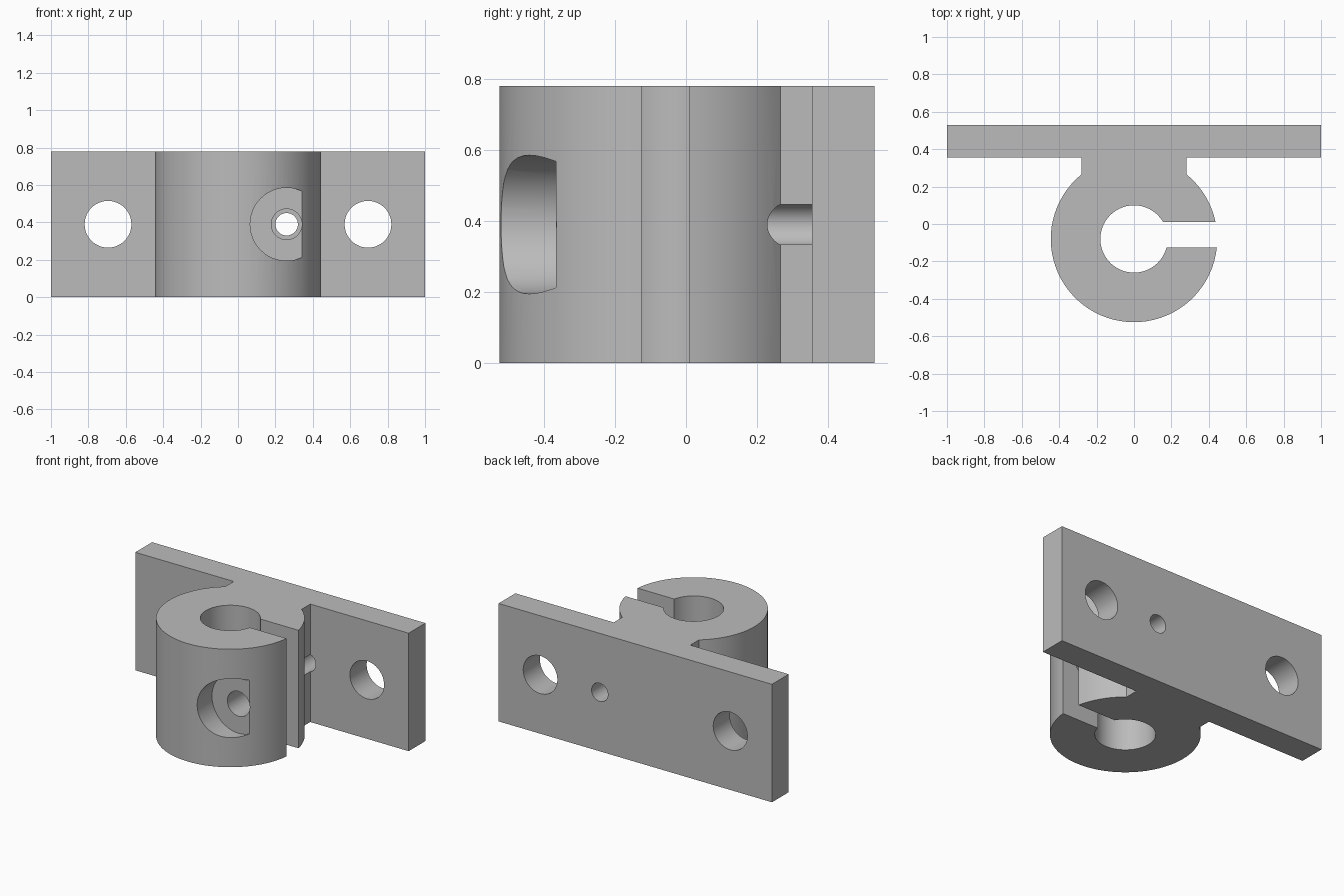
import bpy
import bmesh
from math import asin, acos, cos, sin, pi
from mathutils import Matrix

old = bpy.data.objects.get("Cube")
if old:
    bpy.data.objects.remove(old, do_unlink=True)

HEIGHT = 0.78
MID = HEIGHT / 2
CENTRE_Y = -0.08
OUTER, BORE = 0.445, 0.18
NECK = 0.28
PLATE_FRONT, PLATE_BACK = 0.355, 0.53
SLOT_LOW, SLOT_HIGH = -0.125, 0.01
SCREW_X = 0.26

steel = bpy.data.materials.new("plain grey")
grey = (0.5, 0.5, 0.5, 1)
steel.diffuse_color = grey
steel.use_nodes = True
steel.node_tree.nodes["Principled BSDF"].inputs["Base Color"].default_value = grey


def arc(radius, start, end, steps):
    angles = [start + (end - start) * i / steps for i in range(steps + 1)]
    return [(radius * cos(a), CENTRE_Y + radius * sin(a)) for a in angles]


def slot_angle(y, radius):
    return asin((y - CENTRE_Y) / radius)


def finish(bm, name):
    bmesh.ops.recalc_face_normals(bm, faces=bm.faces)
    mesh = bpy.data.meshes.new(name)
    bm.to_mesh(mesh)
    bm.free()
    mesh.materials.append(steel)
    obj = bpy.data.objects.new(name, mesh)
    bpy.context.collection.objects.link(obj)
    return obj


def drill(name, x, radius, y_from, y_to):
    """Cut a round hole running front to back."""
    bm = bmesh.new()
    place = Matrix.Translation((x, (y_from + y_to) / 2, MID)) @ Matrix.Rotation(pi / 2, 4, "X")
    bmesh.ops.create_cone(bm, cap_ends=True, segments=48, radius1=radius,
                          radius2=radius, depth=y_to - y_from, matrix=place)
    cutter = finish(bm, name)
    cutter.hide_render = True
    cutter.hide_set(True)
    mod = bracket.modifiers.new(name, "BOOLEAN")
    mod.operation = "DIFFERENCE"
    mod.solver = "EXACT"
    mod.object = cutter
    return cutter


# Plan outline: mounting plate, neck and split clamp ring
neck_angle = acos(NECK / OUTER)
outline = [(-1, PLATE_BACK), (-1, PLATE_FRONT), (-NECK, PLATE_FRONT)]
outline += arc(OUTER, pi - neck_angle, 2 * pi + slot_angle(SLOT_LOW, OUTER), 48)
outline += arc(BORE, slot_angle(SLOT_LOW, BORE), slot_angle(SLOT_HIGH, BORE) - 2 * pi, 48)
outline += arc(OUTER, slot_angle(SLOT_HIGH, OUTER), neck_angle, 9)
outline += [(NECK, PLATE_FRONT), (1, PLATE_FRONT), (1, PLATE_BACK)]

bm = bmesh.new()
base = bm.faces.new([bm.verts.new((x, y, 0)) for x, y in outline])
top = bmesh.ops.extrude_face_region(bm, geom=[base])["geom"]
bmesh.ops.translate(bm, vec=(0, 0, HEIGHT),
                    verts=[v for v in top if isinstance(v, bmesh.types.BMVert)])
bracket = finish(bm, "clamp_bracket")

# Mounting holes, screw head recess, clearance hole and threaded hole
cutters = [
    drill("right_mounting_hole", -0.695, 0.125, 0.3, 0.6),
    drill("left_mounting_hole", 0.695, 0.125, 0.3, 0.6),
    drill("screw_head_recess", SCREW_X, 0.195, -0.7, -0.365),
    drill("screw_clearance_hole", SCREW_X, 0.082, -0.4, -0.06),
    drill("screw_thread_hole", SCREW_X, 0.06, -0.07, 0.6),
]

# Apply the cuts, then remove the helpers
bpy.context.view_layer.objects.active = bracket
bracket.select_set(True)
for mod in list(bracket.modifiers):
    bpy.ops.object.modifier_apply(modifier=mod.name)
for cutter in cutters:
    bpy.data.objects.remove(cutter, do_unlink=True)
bpy.ops.object.shade_smooth_by_angle(angle=pi / 6)
